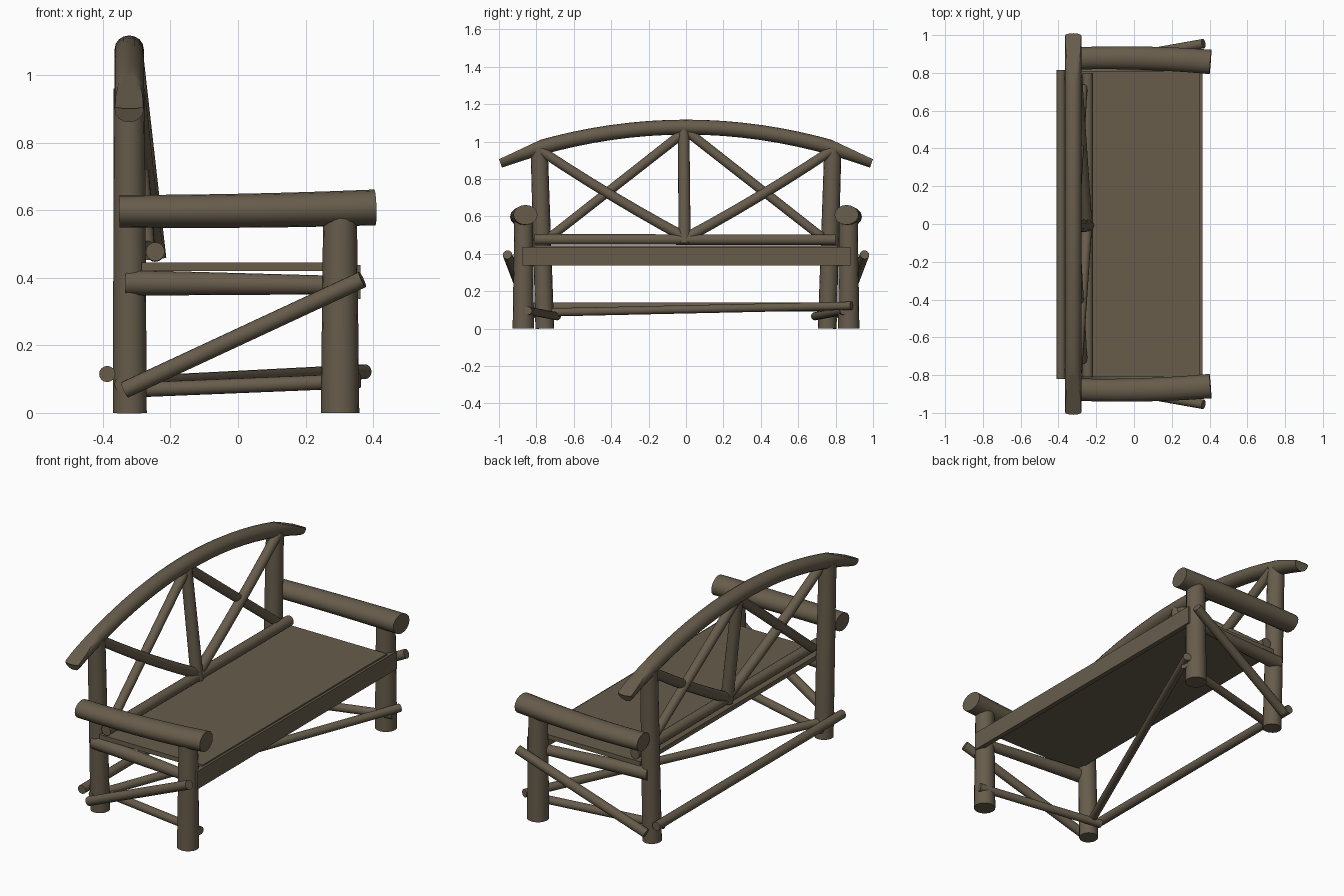
import bpy, bmesh, math
from mathutils import Vector

if "Cube" in bpy.data.objects:
    bpy.data.objects.remove(bpy.data.objects["Cube"])

wood = bpy.data.materials.new("weathered_brown")
wood.diffuse_color = (0.135, 0.108, 0.071, 1)
wood.use_nodes = True
wood.node_tree.nodes["Principled BSDF"].inputs["Base Color"].default_value = wood.diffuse_color


def finish(bm, name, smooth=True):
    bmesh.ops.recalc_face_normals(bm, faces=bm.faces)
    me = bpy.data.meshes.new(name)
    bm.to_mesh(me)
    bm.free()
    ob = bpy.data.objects.new(name, me)
    bpy.context.collection.objects.link(ob)
    me.materials.append(wood)
    if smooth:
        bpy.ops.object.select_all(action='DESELECT')
        ob.select_set(True)
        bpy.context.view_layer.objects.active = ob
        bpy.ops.object.shade_smooth_by_angle(angle=math.radians(35))
    return ob


def log_mesh(path, r0, r1=None, wide=1.0, sides=16):
    """Tapered round log swept along a path; wide stretches it sideways."""
    r1 = r0 if r1 is None else r1
    bm = bmesh.new()
    pts = [Vector(p) for p in path]
    n = len(pts)
    rings = []
    for i, p in enumerate(pts):
        t = (pts[min(i + 1, n - 1)] - pts[max(i - 1, 0)]).normalized()
        ref = Vector((1, 0, 0)) if abs(t.z) > 0.9 else Vector((0, 0, 1))
        side = t.cross(ref).normalized()
        up = side.cross(t)
        r = r0 + (r1 - r0) * i / (n - 1)
        rings.append([bm.verts.new(p + side * (r * wide * math.cos(a)) + up * (r * math.sin(a)))
                      for a in (2 * math.pi * k / sides for k in range(sides))])
    for a, b in zip(rings, rings[1:]):
        for k in range(sides):
            j = (k + 1) % sides
            bm.faces.new((a[k], a[j], b[j], b[k]))
    bm.faces.new(rings[0])
    bm.faces.new(rings[-1])
    return bm


def log(name, a, b, r0, r1=None, bow=(0, 0, 0), wide=1.0):
    a, b, bow = Vector(a), Vector(b), Vector(bow)
    steps = 6
    path = [a.lerp(b, i / steps) + bow * (4 * (i / steps) * (1 - i / steps))
            for i in range(steps + 1)]
    return finish(log_mesh(path, r0, r1, wide), name)


def board(name, x, y, z):
    bm = bmesh.new()
    bmesh.ops.create_cube(bm, size=1)
    for v in bm.verts:
        v.co = [lo + (hi - lo) * (c + 0.5) for c, (lo, hi) in zip(v.co, (x, y, z))]
    return finish(bm, name, False)


# Seat and front apron
board("seat", (-0.285, 0.35), (-0.81, 0.81), (0.42, 0.445))
board("seat_apron", (0.335, 0.363), (-0.875, 0.88), (0.337, 0.437))

# Parts repeated on both ends
for s, tag in ((-1, "left"), (1, "right")):
    log("back_post_" + tag, (-0.32, s * 0.755, 0), (-0.322, s * 0.785, 0.96), 0.05, 0.046)
    log("front_post_" + tag, (0.302, s * 0.87, 0), (0.302, s * 0.868, 0.59), 0.057, 0.05)
    log("armrest_" + tag, (-0.35, s * 0.875, 0.597), (0.405, s * 0.858, 0.608), 0.048, 0.053,
        (0, s * 0.012, -0.004), 1.22)
    log("seat_rail_" + tag, (-0.33, s * 0.79, 0.385), (0.32, s * 0.85, 0.378), 0.038, 0.027)
    log("side_stretcher_" + tag, (-0.35, s * 0.69, 0.066), (0.36, s * 0.845, 0.095), 0.022, 0.022)
    log("side_brace_" + tag, (-0.335, s * 0.83, 0.068), (0.368, s * 0.955, 0.395), 0.025)
    # crossed struts in the backrest
    log("front_strut_" + tag, (-0.25, s * 0.01, 0.49), (-0.30, s * 0.775, 0.95), 0.028, 0.026,
        (0, 0, -0.012))
    log("rear_strut_" + tag, (-0.315, s * 0.01, 0.0 + 1.05), (-0.27, s * 0.725, 0.49), 0.026, 0.024)

# Lower stretchers
log("rear_stretcher", (-0.387, -0.82, 0.115), (-0.387, 0.815, 0.115), 0.024)
log("diagonal_stretcher", (-0.345, -0.80, 0.085), (0.375, 0.885, 0.122), 0.022)

# Backrest
log("lower_back_rail", (-0.245, -0.81, 0.477), (-0.245, 0.80, 0.475), 0.028)
log("centre_strut", (-0.245, -0.008, 0.455), (-0.312, -0.012, 1.075), 0.033, 0.03)

# Arched top rail with slanted end cuts
n = 20
path = []
for i in range(n + 1):
    y = -0.997 + 1.994 * i / n
    path.append((-0.322, y, 1.077 - 0.18 * y * y))
bm = log_mesh(path, 0.04, 0.04, 1.08)
for s in (-1, 1):
    res = bmesh.ops.bisect_plane(bm, geom=bm.verts[:] + bm.edges[:] + bm.faces[:],
                                 plane_co=(0, s * 1.0, 0.905),
                                 plane_no=(0, s * 0.075, 0.16), clear_outer=False)
    co, no = Vector((0, s * 1.0, 0.905)), Vector((0, s * 0.075, 0.16)).normalized()
    # flatten only the tip above the cut plane
    for v in bm.verts:
        if v.co.y * s > 0.8:
            d = (v.co - co).dot(no)
            if d > 0:
                v.co.z -= d / no.z
finish(bm, "top_rail")
